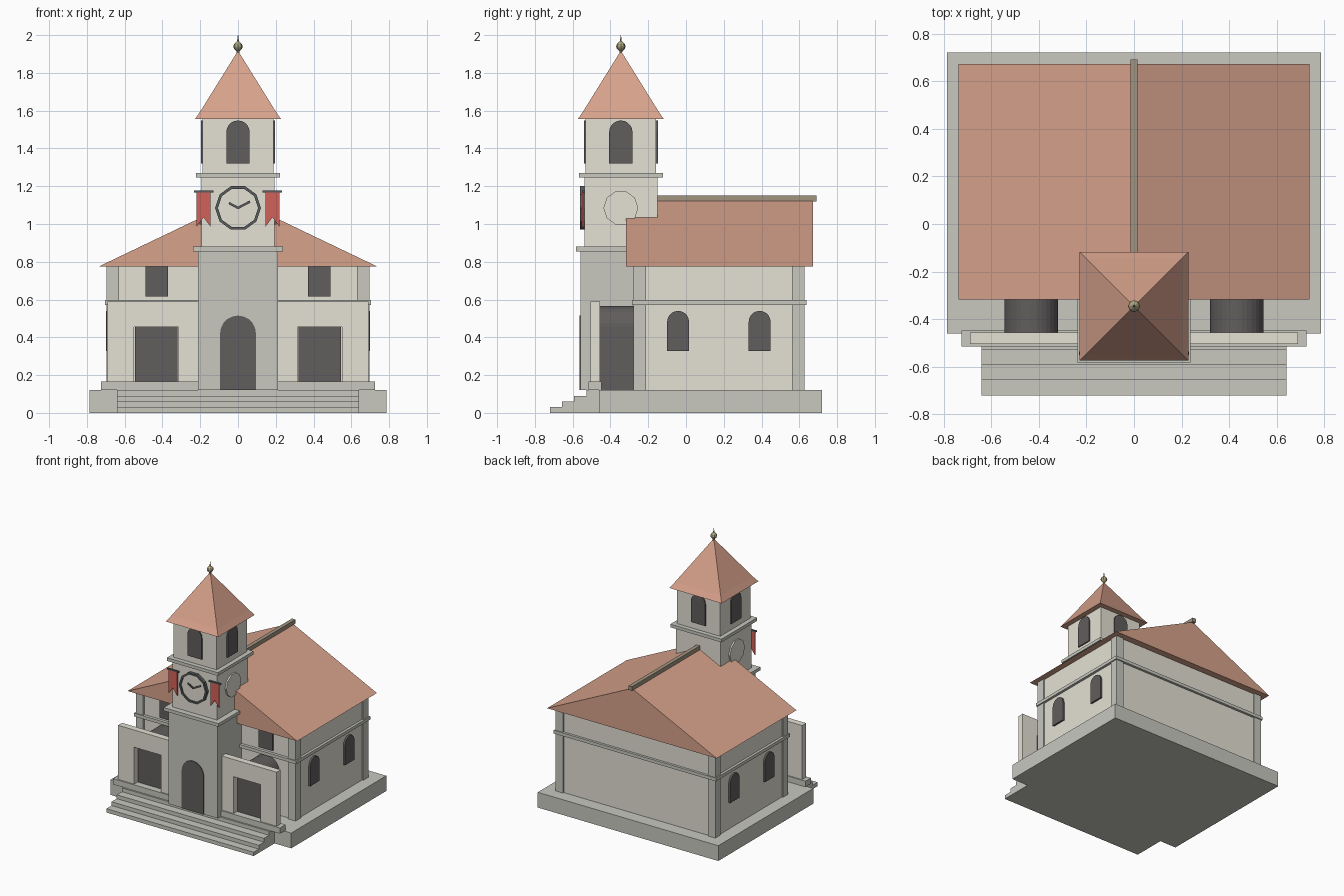
import bpy, bmesh, math

if "Cube" in bpy.data.objects:
    bpy.data.objects.remove(bpy.data.objects["Cube"])


def material(name, r, g, b):
    m = bpy.data.materials.new(name)
    m.diffuse_color = (r, g, b, 1)
    m.use_nodes = True
    m.node_tree.nodes["Principled BSDF"].inputs["Base Color"].default_value = m.diffuse_color
    return m


CREAM = material("plaster", 0.78, 0.75, 0.66)
STONE = material("stone", 0.58, 0.58, 0.53)
DARK = material("dark_opening", 0.12, 0.11, 0.11)
TILE = material("roof_tile", 0.68, 0.36, 0.26)
RED = material("banner_cloth", 0.65, 0.12, 0.10)
METAL = material("dark_metal", 0.10, 0.11, 0.11)
BRASS = material("brass", 0.40, 0.36, 0.20)
WOOD = material("ridge_wood", 0.36, 0.30, 0.22)


def finish(name, bm, mat):
    bmesh.ops.recalc_face_normals(bm, faces=bm.faces)
    me = bpy.data.meshes.new(name)
    bm.to_mesh(me)
    bm.free()
    me.materials.append(mat)
    ob = bpy.data.objects.new(name, me)
    bpy.context.collection.objects.link(ob)
    return ob


def prism(name, pts, axis, a, b, mat):
    """Extrude a profile, (x, z) along y or (y, z) along x, from a to b."""
    bm = bmesh.new()
    place = (lambda p, t: (p[0], t, p[1])) if axis == 'y' else (lambda p, t: (t, p[0], p[1]))
    lo = [bm.verts.new(place(p, a)) for p in pts]
    hi = [bm.verts.new(place(p, b)) for p in pts]
    bm.faces.new(lo)
    bm.faces.new(hi)
    for i in range(len(pts)):
        j = (i + 1) % len(pts)
        bm.faces.new((lo[i], lo[j], hi[j], hi[i]))
    return finish(name, bm, mat)


def box(name, x0, x1, y0, y1, z0, z1, mat):
    return prism(name, [(x0, z0), (x1, z0), (x1, z1), (x0, z1)], 'y', y0, y1, mat)


def arch(c, r, z0, top, n=10):
    """Outline of a round-headed opening centred on c."""
    return [(c - r, z0), (c + r, z0)] + [
        (c + r * math.cos(math.pi * i / n), top - r + r * math.sin(math.pi * i / n))
        for i in range(n + 1)]


def disc(c, z, r, n=10):
    return [(c + r * math.cos(2 * math.pi * i / n), z + r * math.sin(2 * math.pi * i / n))
            for i in range(n)]


def lathe(name, prof, cy, n, mat, turn=0.0):
    """Rings of n sides from (radius, z) pairs, closed at the ends."""
    bm = bmesh.new()
    rings = [[bm.verts.new((r * math.cos(turn + 2 * math.pi * i / n),
                            cy + r * math.sin(turn + 2 * math.pi * i / n), z))
              for i in range(n)] for r, z in prof]
    for p, q in zip(rings, rings[1:]):
        for i in range(n):
            j = (i + 1) % n
            bm.faces.new((p[i], p[j], q[j], q[i]))
    bm.faces.new(rings[0])
    bm.faces.new(rings[-1])
    return finish(name, bm, mat)


# Plinth and front steps
box("plinth", -0.785, 0.785, -0.46, 0.72, 0, 0.12, STONE)
steps = [(-0.40, 0), (-0.72, 0)]
for i in range(4):
    y = -0.72 + i * 0.064
    steps += [(y, 0.03 * (i + 1)), (y + 0.064, 0.03 * (i + 1))]
steps[-1] = (-0.40, 0.12)
prism("front_steps", steps, 'x', -0.64, 0.64, STONE)

# Main hall: walls, string course, corner pillars
box("hall_walls", -0.685, 0.685, -0.262, 0.618, 0.12, 0.78, CREAM)
box("hall_string_course", -0.705, 0.705, -0.285, 0.637, 0.572, 0.597, STONE)
for sx in (-1, 1):
    for y0 in (-0.277, 0.562):
        x0, x1 = sorted((sx * 0.63, sx * 0.695))
        box("corner_pillar", x0, x1, y0, y0 + 0.066, 0.12, 0.78, STONE)

# Hall roof and ridge beam
prism("hall_roof", [(-0.737, 0.775), (0.737, 0.775), (0, 1.128)], 'y', -0.318, 0.672, TILE)
box("roof_ridge", -0.015, 0.015, -0.30, 0.692, 1.12, 1.152, WOOD)

# Front screen wall on its footing, with a vaulted passage behind each opening
box("screen_footing", -0.725, 0.725, -0.515, -0.447, 0.12, 0.165, STONE)
for s in (-1, 1):
    outline = [(0.20, 0.165), (0.315, 0.165), (0.315, 0.455), (0.55, 0.455),
               (0.55, 0.165), (0.69, 0.165), (0.69, 0.59), (0.20, 0.59)]
    prism("screen_wall", [(s * x, z) for x, z in outline], 'y', -0.505, -0.455, CREAM)
    prism("passage_vault", arch(s * 0.432, 0.113, 0.12, 0.567, 16), 'y', -0.462, -0.262, DARK)

    # Hall windows: upper front and two on each side
    prism("front_window", arch(s * 0.43, 0.06, 0.615, 0.83), 'y', -0.274, -0.25, DARK)
    for y in (-0.042, 0.39):
        prism("side_window", arch(y, 0.058, 0.327, 0.54), 'x', s * 0.66, s * 0.699, DARK)

# Tower stages and cornices
CY = -0.345
for name, h, z0, z1, mat in (("tower_base", 0.213, 0.12, 0.857, STONE),
                             ("tower_lower_cornice", 0.238, 0.855, 0.88, STONE),
                             ("tower_clock_stage", 0.193, 0.88, 1.245, CREAM),
                             ("tower_upper_cornice", 0.222, 1.245, 1.27, STONE),
                             ("belfry", 0.187, 1.27, 1.56, CREAM)):
    box(name, -h, h, CY - h, CY + h, z0, z1, mat)
prism("main_door", arch(0, 0.095, 0.12, 0.515), 'y', -0.564, -0.54, DARK)

# Belfry openings on all four sides
for s in (-1, 1):
    prism("belfry_window", arch(0, 0.062, 1.32, 1.548), 'y', CY + s * 0.17, CY + s * 0.196, DARK)
    prism("belfry_window", arch(CY, 0.062, 1.32, 1.548), 'x', s * 0.17, s * 0.196, DARK)

# Spire and finial
q = math.sqrt(2)
lathe("spire", [(0.228 * q, 1.555), (0.199 * q, 1.597), (0.002, 1.915)], CY, 4, TILE, math.pi / 4)
lathe("finial", [(0.006, 1.895), (0.008, 1.915), (0.021, 1.928), (0.025, 1.94),
                 (0.021, 1.953), (0.01, 1.964), (0.005, 1.968), (0.001, 2.0)], CY, 8, BRASS)

# Clock on the front, plain discs on the sides
prism("clock_face", disc(0, 1.085, 0.115), 'y', -0.552, -0.53, CREAM)
bm = bmesh.new()
loops = [[bm.verts.new((x, y, z)) for x, z in disc(0, 1.085, r)]
         for r, y in ((0.121, -0.53), (0.121, -0.562), (0.106, -0.562), (0.106, -0.53))]
for k in range(4):
    p, n = loops[k], loops[(k + 1) % 4]
    for i in range(10):
        j = (i + 1) % 10
        bm.faces.new((p[i], p[j], n[j], n[i]))
finish("clock_rim", bm, METAL)
for name, dx, dz in (("clock_hour_hand", -0.048, 0.026), ("clock_minute_hand", 0.064, 0.034)):
    k = 0.006 / math.hypot(dx, dz)
    ox, oz = -dz * k, dx * k
    prism(name, [(ox, 1.085 + oz), (-ox, 1.085 - oz), (dx - ox, 1.085 + dz - oz),
                 (dx + ox, 1.085 + dz + oz)], 'y', -0.56, -0.55, METAL)
for s in (-1, 1):
    prism("side_roundel", disc(CY, 1.085, 0.092), 'x', s * 0.18, s * 0.205, CREAM)

    # Swallow-tailed banners hung from rods
    tail = [(0.145, 1.17), (0.22, 1.17), (0.22, 0.985), (0.182, 1.035), (0.145, 0.985)]
    prism("banner", [(s * x, z) for x, z in tail], 'y', -0.55, -0.541, RED)
    x0, x1 = sorted((s * 0.13, s * 0.232))
    box("banner_rod", x0, x1, -0.551, -0.536, 1.168, 1.178, METAL)
